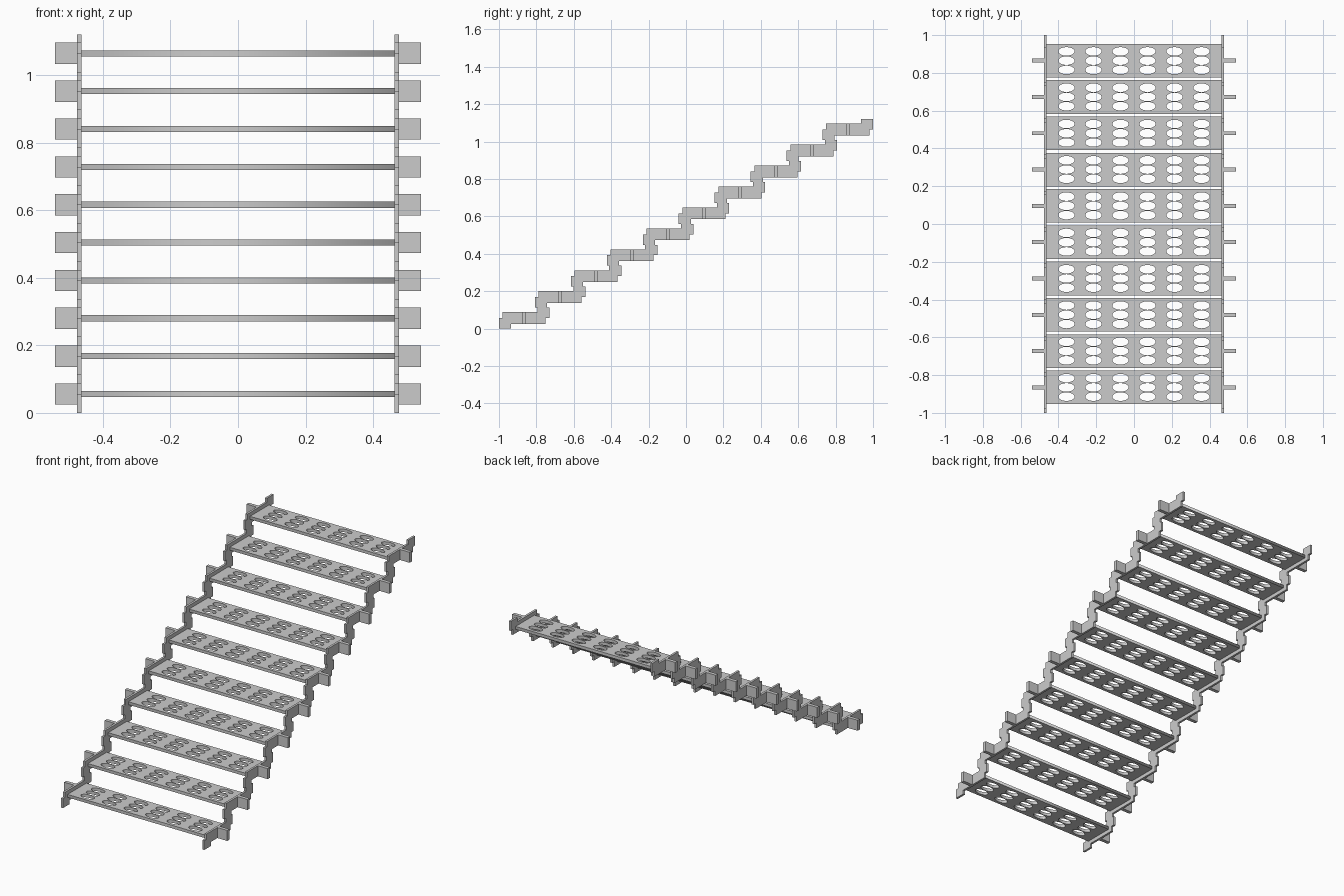
import bpy, bmesh
from math import cos, sin, tau

if "Cube" in bpy.data.objects:
    bpy.data.objects.remove(bpy.data.objects["Cube"])

STEPS = 10
Y0, Z0 = -0.865, 0.056          # centre of the lowest step
DY, DZ = 0.1922, 0.112          # run and rise


def add(name, mesh, loc):
    ob = bpy.data.objects.new(name, mesh)
    ob.location = loc
    bpy.context.collection.objects.link(ob)
    return ob


def prism_x(name, pts, width):
    """Extrude a (y, z) outline along x, centred."""
    me = bpy.data.meshes.new(name)
    bm = bmesh.new()
    f = bm.faces.new([bm.verts.new((-width / 2, y, z)) for y, z in pts])
    r = bmesh.ops.extrude_face_region(bm, geom=[f])
    vs = [g for g in r["geom"] if isinstance(g, bmesh.types.BMVert)]
    bmesh.ops.translate(bm, verts=vs, vec=(width, 0, 0))
    bmesh.ops.recalc_face_normals(bm, faces=bm.faces)
    bm.to_mesh(me)
    bm.free()
    return me


def perforated_tread():
    """Filled flat curve with three rows of oval holes, given thickness."""
    cu = bpy.data.curves.new("tread_outline", "CURVE")
    cu.dimensions, cu.fill_mode, cu.extrude = "2D", "BOTH", 0.009

    def loop(pts):
        sp = cu.splines.new("POLY")
        sp.points.add(len(pts) - 1)
        for p, (x, y) in zip(sp.points, pts):
            p.co = (x, y, 0, 1)
        sp.use_cyclic_u = True

    w, d = 0.465, 0.089
    loop([(-w, -d), (w, -d), (w, d), (-w, d)])
    for c in range(6):
        for r in range(3):
            cx, cy = (c - 2.5) * 0.143, (r - 1) * 0.049
            loop([(cx + 0.043 * cos(tau * k / 24), cy + 0.0225 * sin(tau * k / 24))
                  for k in range(24)])
    ob = add("tread_outline", cu, (0, 0, 0))
    bpy.context.view_layer.update()
    dg = bpy.context.evaluated_depsgraph_get()
    me = bpy.data.meshes.new_from_object(ob.evaluated_get(dg))
    bpy.data.objects.remove(ob)
    bm = bmesh.new()
    bm.from_mesh(me)
    bmesh.ops.remove_doubles(bm, verts=bm.verts, dist=1e-5)
    bmesh.ops.recalc_face_normals(bm, faces=bm.faces)
    bm.to_mesh(me)
    bm.free()
    me.name = "tread"
    return me


# Stringer section: half outline, completed by a half turn
half = [(-0.115, 0), (-0.135, 0), (-0.135, -0.056), (-0.07, -0.056),
        (-0.07, -0.0315), (0.115, -0.0315)]
stringer = prism_x("stringer", half + [(-y, -z) for y, z in half], 0.013)

# Outer fixing plate
b, h = 0.0105, 0.0315
bracket = prism_x("bracket", [(-b, -h), (b, -h), (b, h), (-b, h)], 0.066)

tread = perforated_tread()

for i in range(STEPS):
    y, z = Y0 + i * DY, Z0 + i * DZ
    add(f"tread_{i + 1}", tread, (0, y, z))
    for side, s in (("left", -1), ("right", 1)):
        add(f"stringer_{side}_{i + 1}", stringer, (s * 0.4695, y, z))
        add(f"bracket_{side}_{i + 1}", bracket, (s * 0.508, y, z))
